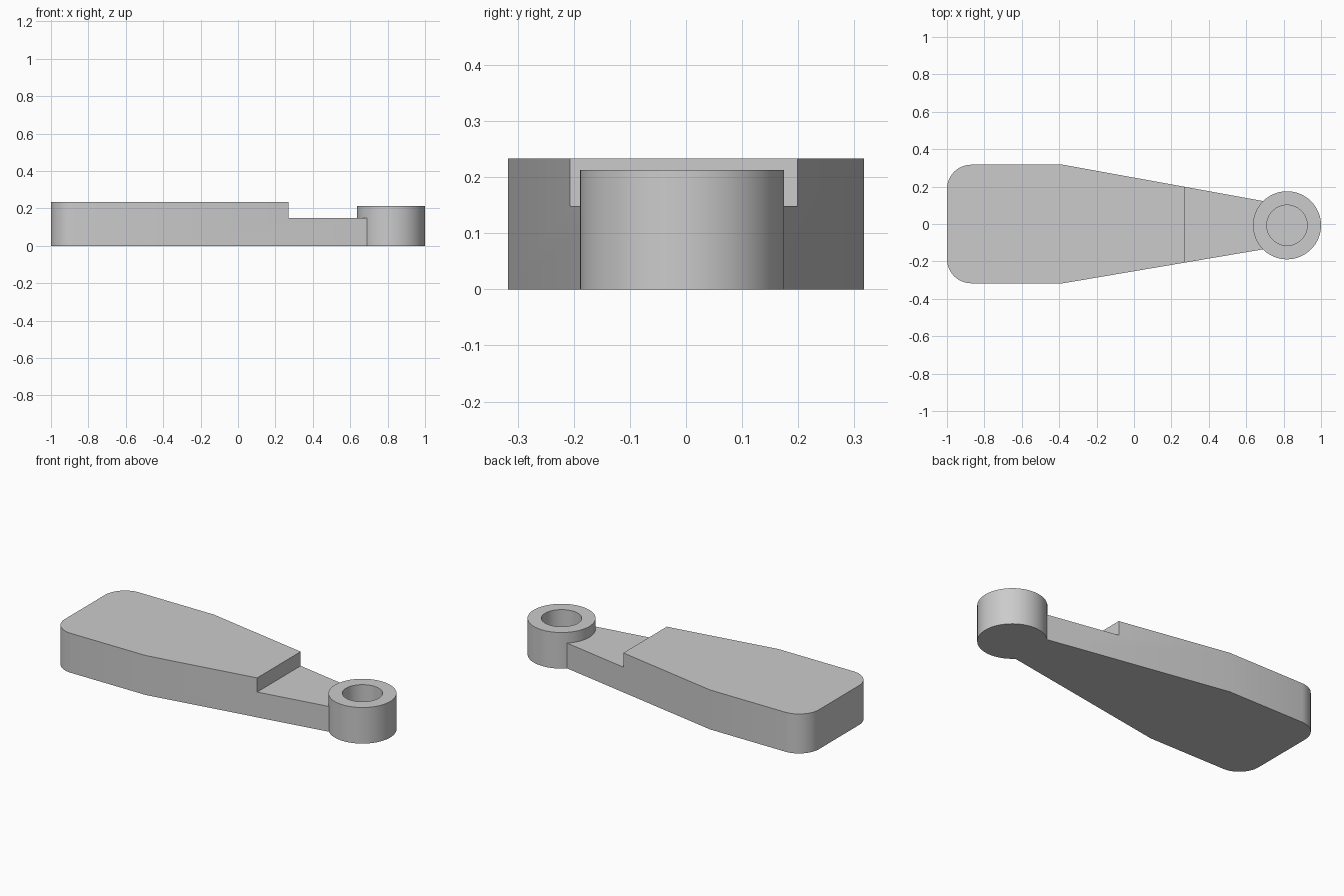
import bpy, bmesh
from math import cos, sin, pi, radians, atan2

default = bpy.data.objects.get("Cube")
if default:
    bpy.data.objects.remove(default, do_unlink=True)

PAD_TOP, ARM_TOP, RING_TOP = 0.233, 0.149, 0.213
STEP_X = 0.27
RING_X, RING_Y, RING_R, HOLE_R = 0.818, -0.007, 0.182, 0.108
HOLE_FLOOR = 0.02

grey = bpy.data.materials.new("plain grey")
grey.use_nodes = True
colour = (0.6, 0.6, 0.6, 1)
grey.diffuse_color = colour
grey.node_tree.nodes["Principled BSDF"].inputs["Base Color"].default_value = colour


def arc(cx, cy, r, start, end, steps):
    """Points along a circular arc, angles in radians."""
    angles = [start + (end - start) * i / steps for i in range(steps + 1)]
    return [(cx + r * cos(a), cy + r * sin(a)) for a in angles]


def make_object(name, bm):
    bmesh.ops.recalc_face_normals(bm, faces=bm.faces)
    mesh = bpy.data.meshes.new(name)
    bm.to_mesh(mesh)
    bm.free()
    obj = bpy.data.objects.new(name, mesh)
    bpy.context.collection.objects.link(obj)
    mesh.materials.append(grey)
    return obj


def select_only(obj):
    bpy.ops.object.select_all(action="DESELECT")
    obj.select_set(True)
    bpy.context.view_layer.objects.active = obj


def smooth(obj):
    select_only(obj)
    bpy.ops.object.shade_smooth_by_angle(angle=radians(30))


# Tapered arm: rounded wide end, narrow end hollowed to meet the ring
neck_front, neck_back = (0.69, -0.136), (0.69, 0.124)
a0 = atan2(neck_back[1] - RING_Y, neck_back[0] - RING_X)
a1 = atan2(neck_front[1] - RING_Y, neck_front[0] - RING_X) + 2 * pi
outline = [(-0.38, -0.317)]
outline += arc(RING_X, RING_Y, RING_R - 0.001, a1, a0, 16)
outline += [(-0.38, 0.317)]
outline += arc(-0.87, 0.187, 0.13, pi / 2, pi, 12)
outline += arc(-0.87, -0.187, 0.13, pi, 1.5 * pi, 12)
bm = bmesh.new()
base = bm.faces.new([bm.verts.new((x, y, 0)) for x, y in outline])
sides = bmesh.ops.extrude_face_region(bm, geom=[base], use_keep_orig=True)
top = [v for v in sides["geom"] if isinstance(v, bmesh.types.BMVert)]
bmesh.ops.translate(bm, verts=top, vec=(0, 0, PAD_TOP))
arm = make_object("tapered_arm", bm)

# Step cut that lowers the narrow end
bm = bmesh.new()
bmesh.ops.create_cube(bm, size=1)
bmesh.ops.translate(bm, verts=bm.verts, vec=(STEP_X + 0.5, 0, ARM_TOP + 0.5))
cutter = make_object("step_cutter", bm)
cutter.hide_render = True
cut = arm.modifiers.new("step", "BOOLEAN")
cut.operation = "DIFFERENCE"
cut.object = cutter
select_only(arm)
bpy.ops.object.modifier_apply(modifier=cut.name)
bpy.data.objects.remove(cutter, do_unlink=True)
smooth(arm)

# End ring: turned profile with a blind hole
profile = [(0, 0), (RING_R, 0), (RING_R, RING_TOP), (HOLE_R, RING_TOP),
           (HOLE_R, HOLE_FLOOR), (0, HOLE_FLOOR)]
bm = bmesh.new()
verts = [bm.verts.new((r, 0, z)) for r, z in profile]
edges = [bm.edges.new(pair) for pair in zip(verts, verts[1:])]
bmesh.ops.spin(bm, geom=verts + edges, cent=(0, 0, 0), axis=(0, 0, 1),
               angle=2 * pi, steps=64, use_merge=True)
bmesh.ops.remove_doubles(bm, verts=bm.verts, dist=0.0001)
bmesh.ops.translate(bm, verts=bm.verts, vec=(RING_X, RING_Y, 0))
ring = make_object("end_ring", bm)
smooth(ring)
